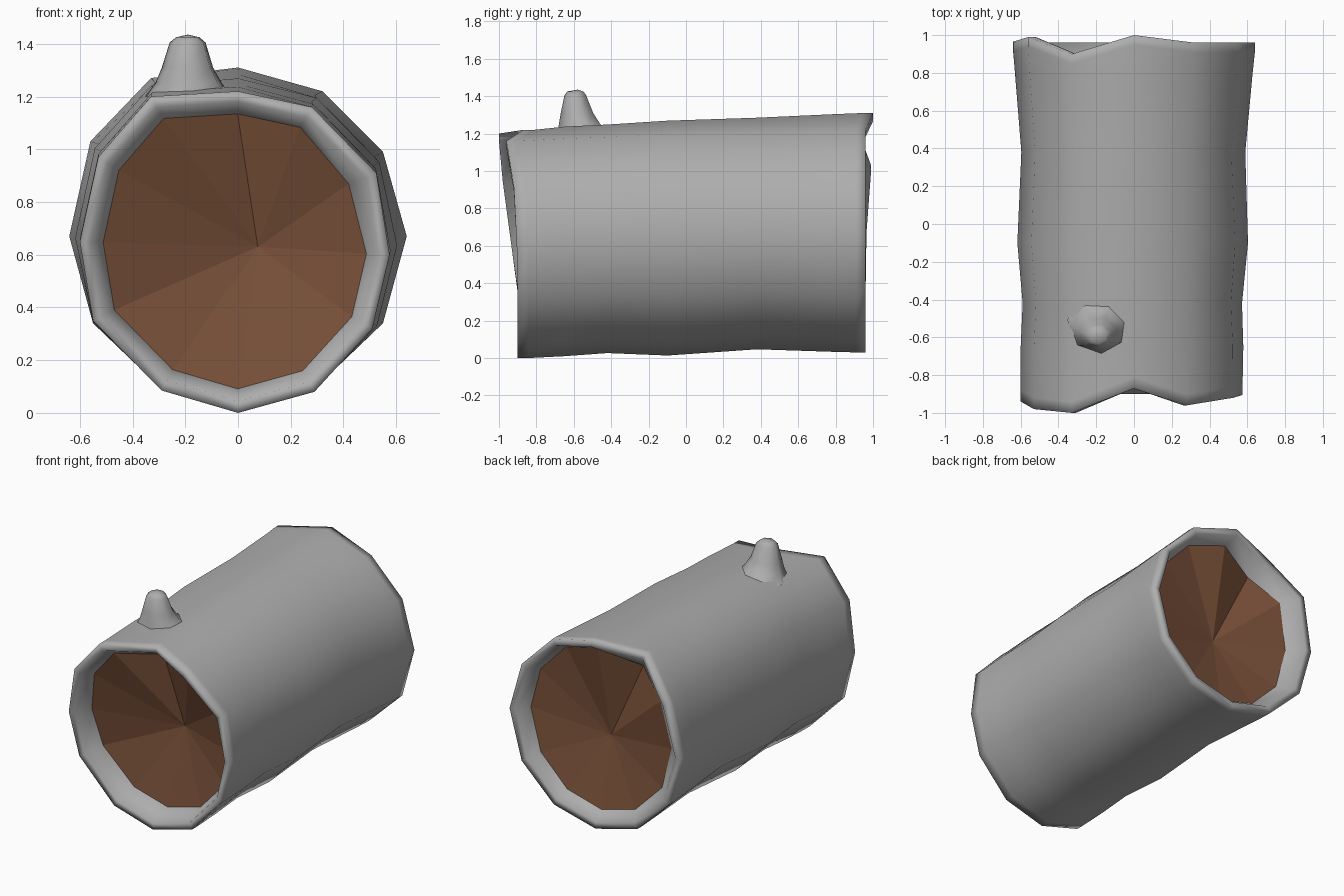
import bpy
from mathutils import Vector
from math import sin, cos, tau

if "Cube" in bpy.data.objects:
    bpy.data.objects.remove(bpy.data.objects["Cube"])

# 12-sided end outlines (x, y, z), counter-clockwise from the bottom seen from the front
FRONT = [Vector(p) for p in [
    (0, -.9, 0), (.29, -.9, .08), (.51, -.9, .32), (.575, -.905, .6),
    (.525, -.92, .91), (.28, -.96, 1.16), (0, -.87, 1.22), (-.33, -1, 1.2),
    (-.53, -.98, .97), (-.6, -.94, .65), (-.55, -.9, .35), (-.29, -.9, .085)]]
BACK = [Vector(p) for p in [
    (0, .96, .03), (.31, .96, .11), (.55, .96, .34), (.64, .96, .67),
    (.55, .96, .99), (.32, .96, 1.22), (0, 1, 1.31), (-.33, .9, 1.27),
    (-.56, .99, 1.03), (-.64, .965, .67), (-.55, .96, .34), (-.31, .96, .11)]]


def material(name, color):
    m = bpy.data.materials.new(name)
    m.diffuse_color = (*color, 1)
    m.use_nodes = True
    m.node_tree.nodes["Principled BSDF"].inputs["Base Color"].default_value = m.diffuse_color
    return m


def make(name, verts, faces, mat, smooth=True):
    me = bpy.data.meshes.new(name)
    me.from_pydata([tuple(v) for v in verts], [], faces)
    me.polygons.foreach_set("use_smooth", [smooth] * len(faces))
    me.materials.append(mat)
    ob = bpy.data.objects.new(name, me)
    bpy.context.collection.objects.link(ob)
    return ob


def bridge(rings):
    n = len(rings[0])
    verts = [v for r in rings for v in r]
    faces = [(i * n + k, i * n + (k + 1) % n, (i + 1) * n + (k + 1) % n, (i + 1) * n + k)
             for i in range(len(rings) - 1) for k in range(n)]
    return verts, faces


def inset(ring, sx, sz, dy, dx=0):
    c = sum(ring, Vector()) / len(ring)
    return [Vector((c.x + dx + (p.x - c.x) * sx, p.y + dy, c.z + (p.z - c.z) * sz)) for p in ring]


def mid_ring(y, s):
    t = (y + .93) / 1.89
    out = []
    for f, b in zip(FRONT, BACK):
        p = f.lerp(b, t)
        z = 1.05 + (p.z - 1.05) * (1 + s) / 2
        out.append(Vector((p.x * s, y, z + .03 * t * (1 - t) * p.z)))
    return out


bark = material("bark", (.42, .42, .42))
wood = material("wood", (.2, .085, .043))

# Bark shell with rounded rims at both ends; inner lips sit deeper toward the bottom
front_in = inset(FRONT, .85, .855, .08)
for p in front_in:
    p.y += .07 * (1.2 - p.z)
front_in[4].x -= .025
back_in = inset(BACK, .82, .86, -.09, .02)
back_in[7].z -= .05
rings = [front_in, inset(FRONT, .93, .93, 0), FRONT, inset(FRONT, 1, 1, .06)]
rings += [mid_ring(y, s) for y, s in
          [(-.65, .99), (-.42, .965), (-.1, 1.0), (.38, .95), (.8, .99)]]
rings += [inset(BACK, 1, 1, -.05), BACK, inset(BACK, .93, .93, 0), back_in]
make("log_bark", *bridge(rings), bark)

# Sunken wood faces at each end
n = len(FRONT)
make("front_wood", front_in + [Vector((.075, -.67, .63))],
     [(k, (k + 1) % n, n) for k in range(n)], wood, False)
make("back_wood", back_in + [Vector((.01, .78, .59))],
     [((k + 1) % n, k, n) for k in range(n)], wood, False)

# Branch stub flaring back into the bark: (centre x, centre y, z, radius x, radius y)
stub = []
for cx, cy, z, rx, ry in [(-.185, -.53, 1.2, .17, .16), (-.185, -.565, 1.25, .13, .115),
                          (-.19, -.58, 1.31, .1, .09), (-.19, -.59, 1.405, .07, .06),
                          (-.19, -.59, 1.425, .045, .045)]:
    stub.append([Vector((cx + rx * cos(tau * k / 7 + .3), cy + ry * sin(tau * k / 7 + .3), z))
                 for k in range(7)])
verts, faces = bridge(stub)
verts.append(Vector((-.19, -.58, 1.435)))
faces += [(28 + k, 28 + (k + 1) % 7, 35) for k in range(7)]
make("branch_stub", verts, faces, bark)
